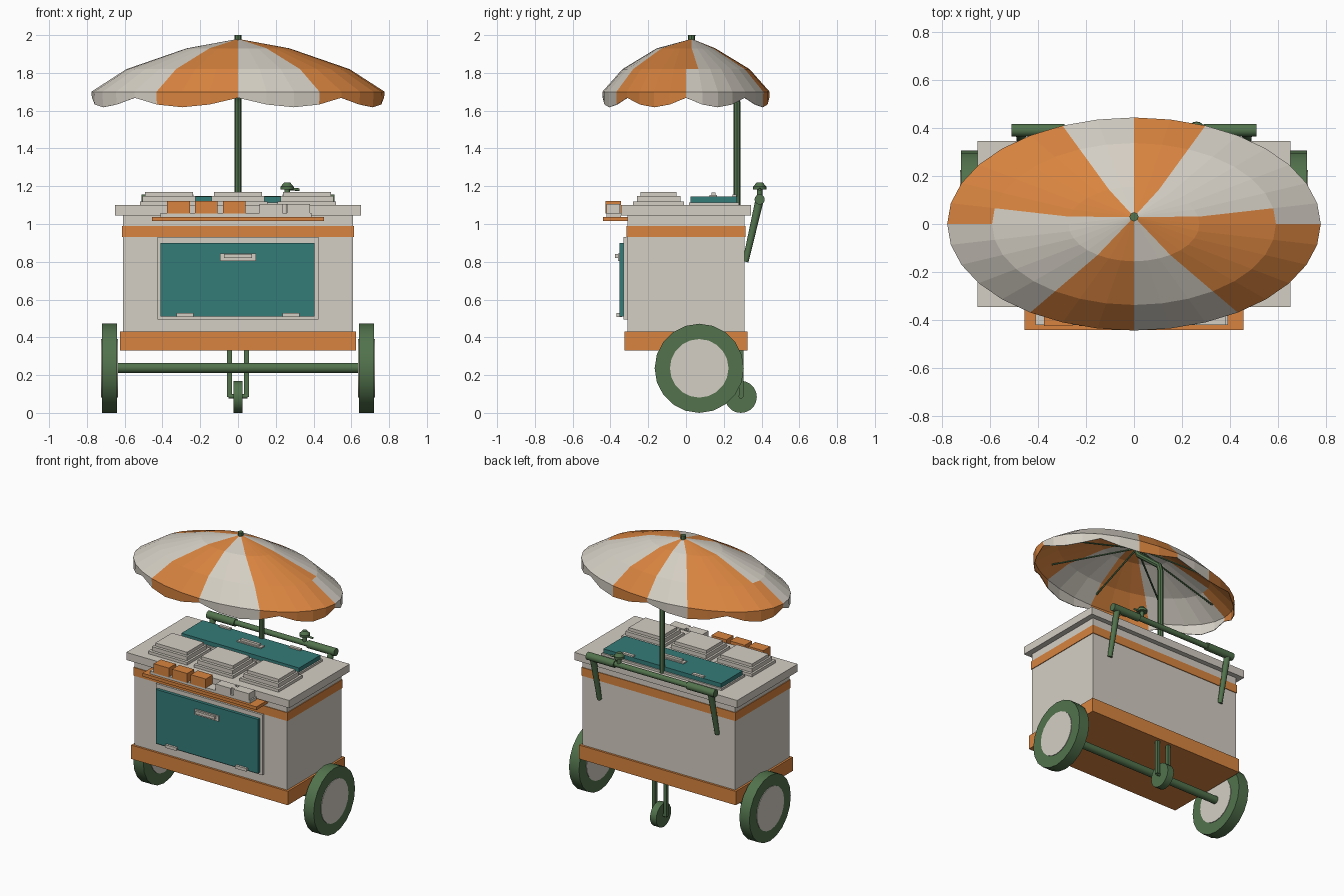
import bpy, bmesh, math
from mathutils import Vector

cube = bpy.data.objects.get("Cube")
if cube:
    bpy.data.objects.remove(cube, do_unlink=True)


def material(name, rgb):
    m = bpy.data.materials.new(name)
    m.use_nodes = True
    col = (*rgb, 1)
    m.diffuse_color = col
    m.node_tree.nodes["Principled BSDF"].inputs["Base Color"].default_value = col
    return m


CREAM = material("cream", (0.66, 0.62, 0.55))
ORANGE = material("orange", (0.69, 0.23, 0.05))
TEAL = material("teal", (0.034, 0.2, 0.19))
GREEN = material("green", (0.084, 0.17, 0.073))


def finish(name, bm, *mats):
    me = bpy.data.meshes.new(name)
    bm.to_mesh(me)
    bm.free()
    for m in mats:
        me.materials.append(m)
    ob = bpy.data.objects.new(name, me)
    bpy.context.collection.objects.link(ob)
    return ob


def smooth(ob):
    bpy.ops.object.select_all(action='DESELECT')
    ob.select_set(True)
    bpy.context.view_layer.objects.active = ob
    bpy.ops.object.shade_smooth_by_angle(angle=math.radians(40))


def box(name, mat, x, y, z):
    """Box from (low, high) pairs on each axis."""
    bm = bmesh.new()
    bmesh.ops.create_cube(bm, size=1)
    for v in bm.verts:
        v.co = [lo + (hi - lo) * (c + 0.5) for c, (lo, hi) in zip(v.co, (x, y, z))]
    return finish(name, bm, mat)


def slab(name, mat, hx, hy, z):
    return box(name, mat, (-hx, hx), (-hy, hy), z)


def rod(name, mat, a, b, r, r2=None, sides=16, rounded=True):
    """Round bar between two points."""
    a, b = Vector(a), Vector(b)
    bm = bmesh.new()
    bmesh.ops.create_cone(bm, cap_ends=True, segments=sides, radius1=r,
                          radius2=r if r2 is None else r2, depth=(b - a).length)
    ob = finish(name, bm, mat)
    ob.location = (a + b) / 2
    ob.rotation_mode = 'QUATERNION'
    ob.rotation_quaternion = (b - a).to_track_quat('Z', 'Y')
    if rounded:
        smooth(ob)
    return ob


# Cabinet, trim bands and counter
slab("base_band", ORANGE, 0.625, 0.325, (0.33, 0.43))
slab("cabinet", CREAM, 0.61, 0.31, (0.43, 0.93))
slab("upper_band", ORANGE, 0.615, 0.315, (0.93, 0.99))
slab("counter_support", CREAM, 0.61, 0.31, (0.99, 1.045))
slab("counter_top", CREAM, 0.65, 0.345, (1.045, 1.1))

# Front door
box("door_frame", CREAM, (-0.425, 0.425), (-0.33, -0.3), (0.495, 0.93))
box("door_panel", TEAL, (-0.41, 0.405), (-0.352, -0.32), (0.51, 0.9))
box("door_handle_plate", CREAM, (-0.095, 0.095), (-0.36, -0.34), (0.805, 0.845))
box("door_handle_grip", CREAM, (-0.075, 0.075), (-0.375, -0.35), (0.82, 0.84))

# Serving shelf with its containers
box("front_shelf", ORANGE, (-0.455, 0.455), (-0.44, -0.31), (1.015, 1.038))
box("shelf_tray", CREAM, (-0.41, 0.39), (-0.42, -0.345), (1.038, 1.058))
for i, x in enumerate((-0.315, -0.168, -0.02)):
    box(f"orange_container_{i}", ORANGE, (x - 0.06, x + 0.06), (-0.425, -0.345), (1.055, 1.122))
for i, x in enumerate((0.175, 0.32)):
    box(f"cream_container_{i}", CREAM, (x - 0.06, x + 0.06), (-0.42, -0.35), (1.055, 1.105))
rod("shelf_cup", CREAM, (0.247, -0.39, 1.05), (0.247, -0.39, 1.105), 0.018)

# Stepped food lids
for i, x in enumerate((-0.365, 0, 0.365)):
    box(f"lid_base_{i}", CREAM, (x - 0.155, x + 0.155), (-0.28, -0.01), (1.1, 1.12))
    box(f"lid_step_{i}", CREAM, (x - 0.14, x + 0.14), (-0.26, -0.03), (1.12, 1.148))
    box(f"lid_top_{i}", CREAM, (x - 0.127, x + 0.127), (-0.24, -0.05), (1.148, 1.17))

# Rear hatch on the counter
box("rear_hatch_frame", CREAM, (-0.48, 0.48), (0.015, 0.28), (1.1, 1.115))
box("rear_hatch", TEAL, (-0.47, 0.47), (0.025, 0.27), (1.11, 1.145))
box("hatch_handle_plate", CREAM, (-0.095, 0.095), (0.125, 0.165), (1.14, 1.153))
box("hatch_handle_grip", CREAM, (-0.075, 0.075), (0.135, 0.155), (1.15, 1.168))
for side, s in (("left", 1), ("right", -1)):
    x = s * 0.28
    box(f"{side}_door_hinge", CREAM, (x - 0.045, x + 0.045), (-0.368, -0.34), (0.508, 0.53))
    box(f"{side}_hatch_hinge", CREAM, (x - 0.045, x + 0.045), (0.245, 0.268), (1.13, 1.155))

# Wheels, axle and push handle
for side, s in (("left", 1), ("right", -1)):
    rod(f"{side}_tyre", GREEN, (s * 0.64, 0.07, 0.236), (s * 0.72, 0.07, 0.236), 0.236, sides=20)
    rod(f"{side}_wheel_disc", CREAM, (s * 0.636, 0.07, 0.236), (s * 0.724, 0.07, 0.236), 0.155, sides=20)
    rod(f"{side}_handle_arm", GREEN, (s * 0.47, 0.315, 0.8), (s * 0.47, 0.39, 1.13), 0.016, 0.022)
    rod(f"{side}_handle_grip", GREEN, (s * 0.29, 0.39, 1.13), (s * 0.51, 0.39, 1.13), 0.027)
    box(f"{side}_fork_bar", GREEN, (s * 0.045 - 0.012, s * 0.045 + 0.012), (0.28, 0.305), (0.085, 0.34))
rod("axle", GREEN, (-0.64, 0.07, 0.238), (0.64, 0.07, 0.238), 0.027)
rod("handle_bar", GREEN, (-0.5, 0.39, 1.13), (0.5, 0.39, 1.13), 0.019)
rod("rear_wheel", GREEN, (-0.025, 0.29, 0.085), (0.025, 0.29, 0.085), 0.085, sides=20)
rod("rear_wheel_pin", GREEN, (-0.05, 0.29, 0.088), (0.05, 0.29, 0.088), 0.012)

# Bell on the handle
rod("bell_stem", GREEN, (0.26, 0.39, 1.14), (0.26, 0.39, 1.19), 0.014)
rod("bell_rim", GREEN, (0.26, 0.39, 1.182), (0.26, 0.39, 1.198), 0.036)
rod("bell_dome", GREEN, (0.26, 0.39, 1.198), (0.26, 0.39, 1.22), 0.034, 0.016)
rod("bell_lever", GREEN, (0.26, 0.39, 1.185), (0.325, 0.39, 1.182), 0.007)

# Bent canopy pole
HUB_Y = 0.03
path = [(0.27, 1.1), (0.27, 1.64), (0.255, 1.69), (0.05, 1.86), (HUB_Y, 1.9), (HUB_Y, 2.0)]
curve = bpy.data.curves.new("canopy_pole", 'CURVE')
curve.dimensions = '3D'
curve.bevel_depth = 0.019
curve.bevel_resolution = 2
curve.use_fill_caps = True
spline = curve.splines.new('POLY')
spline.points.add(len(path) - 1)
for p, (y, z) in zip(spline.points, path):
    p.co = (0, y, z, 1)
curve.materials.append(GREEN)
pole = bpy.data.objects.new("canopy_pole", curve)
bpy.context.collection.objects.link(pole)
bpy.ops.object.select_all(action='DESELECT')
pole.select_set(True)
bpy.context.view_layer.objects.active = pole
bpy.ops.object.convert(target='MESH')
smooth(bpy.context.object)

# Oval striped canopy with a scalloped valance
RX, RY, N = 0.777, 0.443, 32
bm = bmesh.new()
apex = bm.verts.new((0, HUB_Y, 1.98))
rings = []
for scale, z, dip in ((0.35, 1.93, 0), (0.76, 1.82, 0), (1, 1.70, 0), (0.995, 1.668, 0.05)):
    ring = []
    for i in range(N):
        t = math.tau * i / N
        ring.append(bm.verts.new((RX * scale * math.cos(t), RY * scale * math.sin(t),
                                  z - dip * abs(math.sin(4 * t)))))
    rings.append(ring)
for i in range(N):
    j = (i + 1) % N
    bm.faces.new((apex, rings[0][i], rings[0][j]))
    for upper, lower in zip(rings, rings[1:]):
        bm.faces.new((upper[i], lower[i], lower[j], upper[j]))
for f in bm.faces:
    c = f.calc_center_median()
    sector = int((math.atan2(c.y - HUB_Y, c.x) % math.tau) // (math.pi / 4))
    f.material_index = sector % 2
canopy = finish("canopy", bm, CREAM, ORANGE)
thick = canopy.modifiers.new("thickness", 'SOLIDIFY')
thick.thickness = 0.004

# Canopy ribs
for i in range(8):
    t = math.tau * i / 8
    rod(f"canopy_rib_{i}", GREEN, (0, HUB_Y, 1.92),
        (RX * 0.86 * math.cos(t), RY * 0.86 * math.sin(t), 1.755), 0.006, sides=6)
